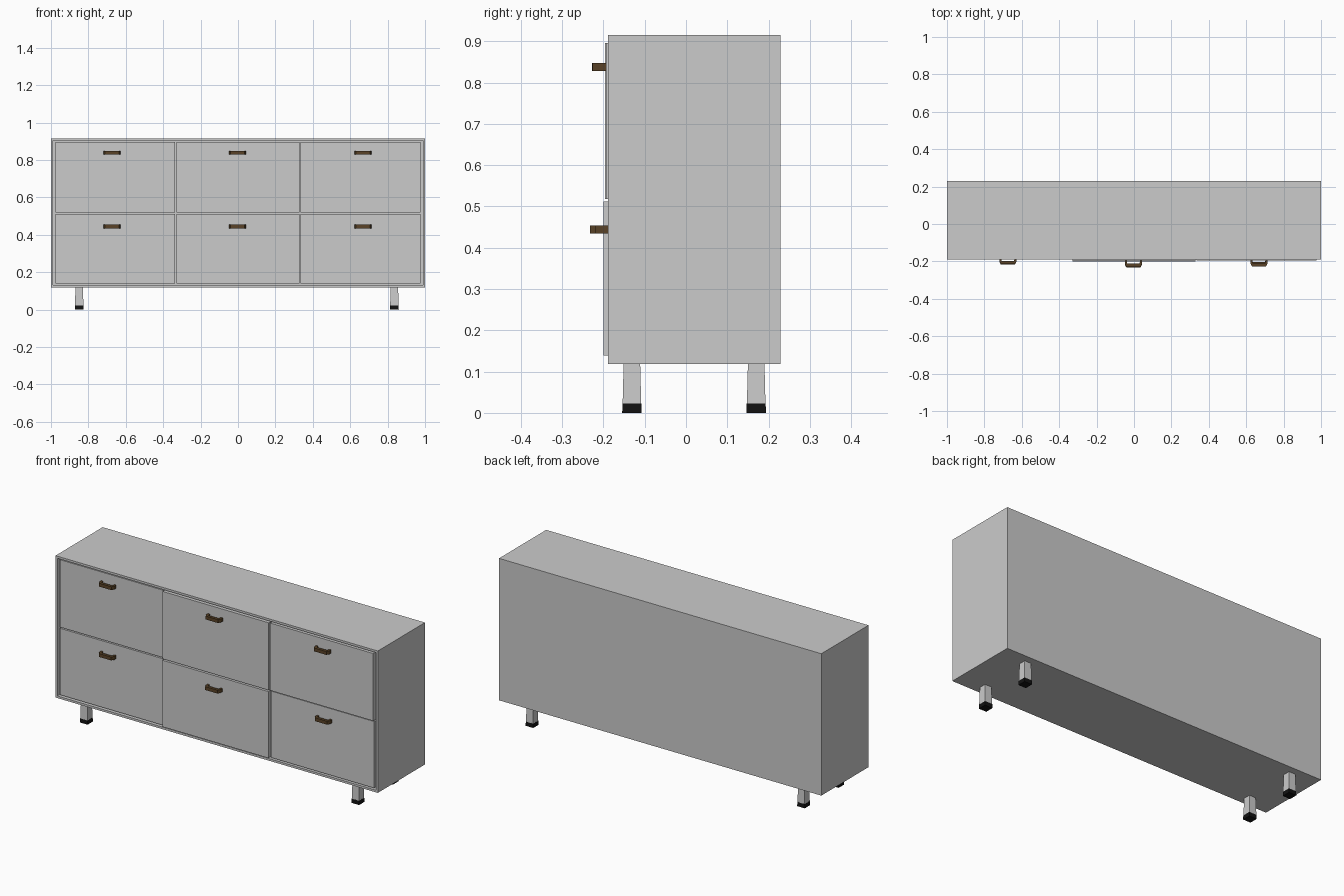
import bpy, bmesh
from mathutils import Vector

if "Cube" in bpy.data.objects:
    bpy.data.objects.remove(bpy.data.objects["Cube"])


def material(name, rgb):
    m = bpy.data.materials.new(name)
    m.diffuse_color = (*rgb, 1)
    m.use_nodes = True
    m.node_tree.nodes["Principled BSDF"].inputs["Base Color"].default_value = m.diffuse_color
    return m


BROWN = material("brown_handle", (0.10, 0.055, 0.02))
BLACK = material("black_foot", (0.006, 0.006, 0.006))


def finish(name, bm, mat=None):
    bmesh.ops.recalc_face_normals(bm, faces=bm.faces[:])
    me = bpy.data.meshes.new(name)
    bm.to_mesh(me)
    bm.free()
    ob = bpy.data.objects.new(name, me)
    bpy.context.collection.objects.link(ob)
    if mat:
        me.materials.append(mat)
    return ob


def box_mesh(lo, hi):
    bm = bmesh.new()
    bmesh.ops.create_cube(bm, size=1)
    lo, hi = Vector(lo), Vector(hi)
    for v in bm.verts:
        v.co = (lo + hi) / 2 + v.co * (hi - lo)
    return bm


# Carcass: box with a framed recess in the front
WALL, RECESS = 0.017, 0.03
bm = box_mesh((-1, -0.189, 0.119), (1, 0.229, 0.915))
front = min(bm.faces, key=lambda f: f.calc_center_median().y)
bmesh.ops.inset_region(bm, faces=[front], thickness=WALL)
ext = bmesh.ops.extrude_discrete_faces(bm, faces=[front])
for v in ext["faces"][0].verts:
    v.co.y += RECESS
finish("cabinet_body", bm)

# Handle: bow-shaped plan outline extruded upwards
BOW = [(-0.046, 0), (-0.046, -0.017), (-0.038, -0.032), (0.038, -0.032),
       (0.046, -0.017), (0.046, 0), (0.035, 0), (0.033, -0.016),
       (-0.033, -0.016), (-0.035, 0)]


def handle(name, x, y, z):
    bm = bmesh.new()
    face = bm.faces.new([bm.verts.new((x + px, y + py, z - 0.0095)) for px, py in BOW])
    ext = bmesh.ops.extrude_face_region(bm, geom=[face])
    top = [g for g in ext["geom"] if isinstance(g, bmesh.types.BMVert)]
    bmesh.ops.translate(bm, verts=top, vec=(0, 0, 0.019))
    finish(name, bm, BROWN)


# Drawers sit at slightly different depths
COLUMNS = [("left", -0.977, -0.336), ("middle", -0.330, 0.328), ("right", 0.335, 0.975)]
ROWS = [("upper", 0.518, 0.896, 0.838, (-0.183, -0.196, -0.194)),
        ("lower", 0.139, 0.512, 0.444, (-0.184, -0.200, -0.187))]
HANDLE_X = (-0.674, -0.003, 0.668)
for row, z0, z1, hz, depths in ROWS:
    for (col, x0, x1), y, hx in zip(COLUMNS, depths, HANDLE_X):
        finish(f"{row}_{col}_drawer", box_mesh((x0, y, z0), (x1, -0.158, z1)))
        handle(f"{row}_{col}_handle", hx, y, hz)


# Square legs flaring slightly towards black feet
def tapered(name, x, y, z0, z1, w0, w1, mat=None):
    bm = box_mesh((-0.5, -0.5, z0), (0.5, 0.5, z1))
    for v in bm.verts:
        w = w0 if v.co.z < (z0 + z1) / 2 else w1
        v.co.x, v.co.y = x + v.co.x * w, y + v.co.y * w
    finish(name, bm, mat)


for side, x in (("left", -0.849), ("right", 0.836)):
    for end, y in (("front", -0.131), ("back", 0.170)):
        tapered(f"{end}_{side}_leg", x, y, 0.023, 0.12, 0.045, 0.040)
        tapered(f"{end}_{side}_foot", x, y, 0, 0.023, 0.047, 0.046, BLACK)
